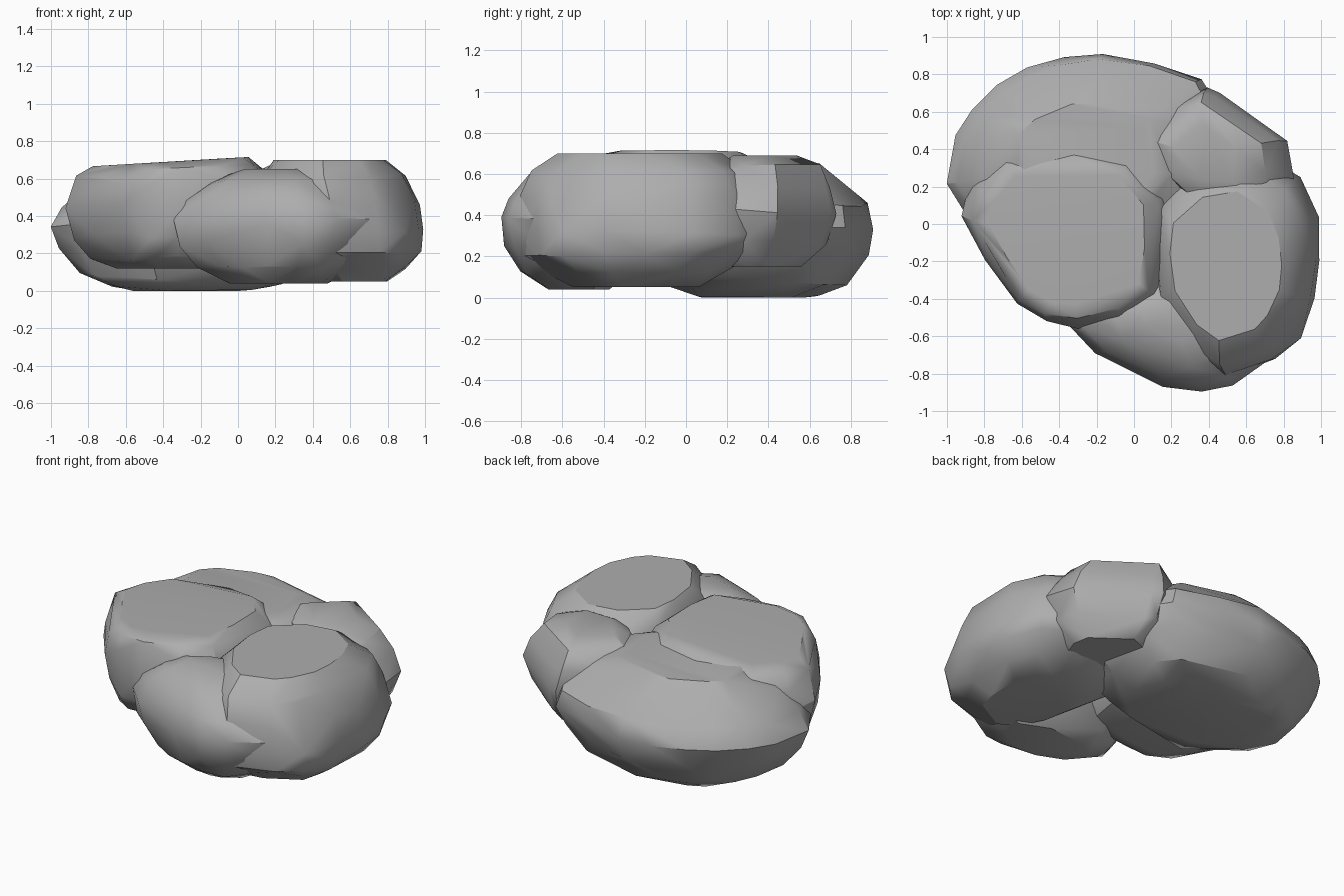
import bpy
import bmesh
import math
import random
from mathutils import Vector

random.seed(4)

cube = bpy.data.objects.get("Cube")
if cube:
    bpy.data.objects.remove(cube, do_unlink=True)

# Single stone colour
stone = bpy.data.materials.new("stone_grey")
stone.use_nodes = True
stone_colour = (.42, .42, .42, 1)
stone.diffuse_color = stone_colour
shader = next(n for n in stone.node_tree.nodes if n.type == 'BSDF_PRINCIPLED')
shader.inputs["Base Color"].default_value = stone_colour
shader.inputs["Roughness"].default_value = .9


def make_rock(name, centre, outline, profile, crown_shift=0, tilt=0):
    """Chiselled convex boulder: a plan outline scaled through (height, scale) layers.

    crown_shift slides the upper layers along x, tilt leans the layers along x.
    """
    bm = bmesh.new()
    middle = Vector(centre)
    last = len(profile) - 1
    widest = max(range(len(profile)), key=lambda i: profile[i][1])
    for level, (height, scale) in enumerate(profile):
        rough = 0 if level in (0, last) else .02
        rise = max(0, level - widest) / (last - widest)
        for point in outline:
            flat = middle + (Vector(point) - middle) * scale
            lean = (flat.x - middle.x) * tilt * level / last
            flat.x += crown_shift * rise + random.uniform(-.012, .012)
            flat.y += random.uniform(-.012, .012)
            bm.verts.new((flat.x, flat.y, height + lean + random.uniform(-rough, rough)))

    # Wrap the layers, drop buried points and merge near-flat facets
    bmesh.ops.convex_hull(bm, input=list(bm.verts))
    loose = [v for v in bm.verts if not v.link_faces]
    bmesh.ops.delete(bm, geom=loose, context='VERTS')
    bmesh.ops.remove_doubles(bm, verts=list(bm.verts), dist=.03)
    bmesh.ops.dissolve_limit(bm, angle_limit=math.radians(6),
                             verts=list(bm.verts), edges=list(bm.edges))
    bmesh.ops.recalc_face_normals(bm, faces=list(bm.faces))

    mesh = bpy.data.meshes.new(name)
    bm.to_mesh(mesh)
    bm.free()
    mesh.materials.append(stone)
    rock = bpy.data.objects.new(name, mesh)
    bpy.context.collection.objects.link(rock)

    # Softened facet edges with broad flat faces
    bpy.ops.object.select_all(action='DESELECT')
    rock.select_set(True)
    bpy.context.view_layer.objects.active = rock
    bpy.ops.object.shade_smooth_by_angle(angle=math.radians(32))
    weighted = rock.modifiers.new("flat_facets", 'WEIGHTED_NORMAL')
    weighted.keep_sharp = True


# Broad stone on the right-hand side of the front
make_rock(
    "west_rock", (-.37, -.08),
    [(-.92, .03), (-.88, .2), (-.72, .37), (-.3, .42), (.02, .37), (.19, .15),
     (.2, -.15), (.15, -.4), (-.05, -.5), (-.3, -.55), (-.48, -.53),
     (-.62, -.43), (-.8, -.2)],
    [(.12, .5), (.18, .78), (.3, .93), (.46, 1), (.57, .96), (.64, .88), (.69, .74)],
    tilt=.06)

# Tall flat-topped stone on the opposite side
make_rock(
    "east_rock", (.6, -.25),
    [(.1, -.1), (.13, .12), (.35, .34), (.65, .38), (.88, .24), (.98, .03),
     (1, -.2), (.97, -.4), (.89, -.6), (.76, -.73), (.5, -.83),
     (.3, -.7), (.14, -.4)],
    [(.05, .5), (.13, .75), (.21, .94), (.31, 1), (.48, .97), (.61, .88), (.7, .66)],
    crown_shift=-.07)

# Long slab along the back, resting on the ground
make_rock(
    "back_rock", (-.25, .3),
    [(-1, .22), (-.95, .48), (-.86, .61), (-.73, .74), (-.58, .83),
     (-.38, .9), (-.18, .92), (.1, .87), (.36, .78), (.46, .6),
     (.55, .25), (.3, -.1), (-.5, -.2), (-.9, .05)],
    [(0, .42), (.02, .6), (.08, .78), (.22, .93), (.35, 1), (.45, .94),
     (.56, .73), (.64, .57), (.66, .45)])

# Stone wedged in the back corner
make_rock(
    "corner_rock", (.5, .38),
    [(.05, .47), (.2, .62), (.4, .73), (.46, .71), (.62, .58), (.82, .44),
     (.86, .25), (.8, .02), (.4, .02), (.15, .25)],
    [(.15, .55), (.26, .85), (.42, 1), (.54, .92), (.63, .74), (.69, .42)],
    crown_shift=-.1)

# Low rounded stone at the front
make_rock(
    "front_rock", (.2, -.5),
    [(-.34, -.55), (-.2, -.7), (-.03, -.79), (.15, -.86), (.35, -.9),
     (.52, -.86), (.74, -.7), (.8, -.4), (.4, -.2), (-.1, -.25), (-.33, -.4)],
    [(.04, .45), (.13, .76), (.25, .93), (.38, 1), (.49, .89), (.58, .65), (.65, .3)])
